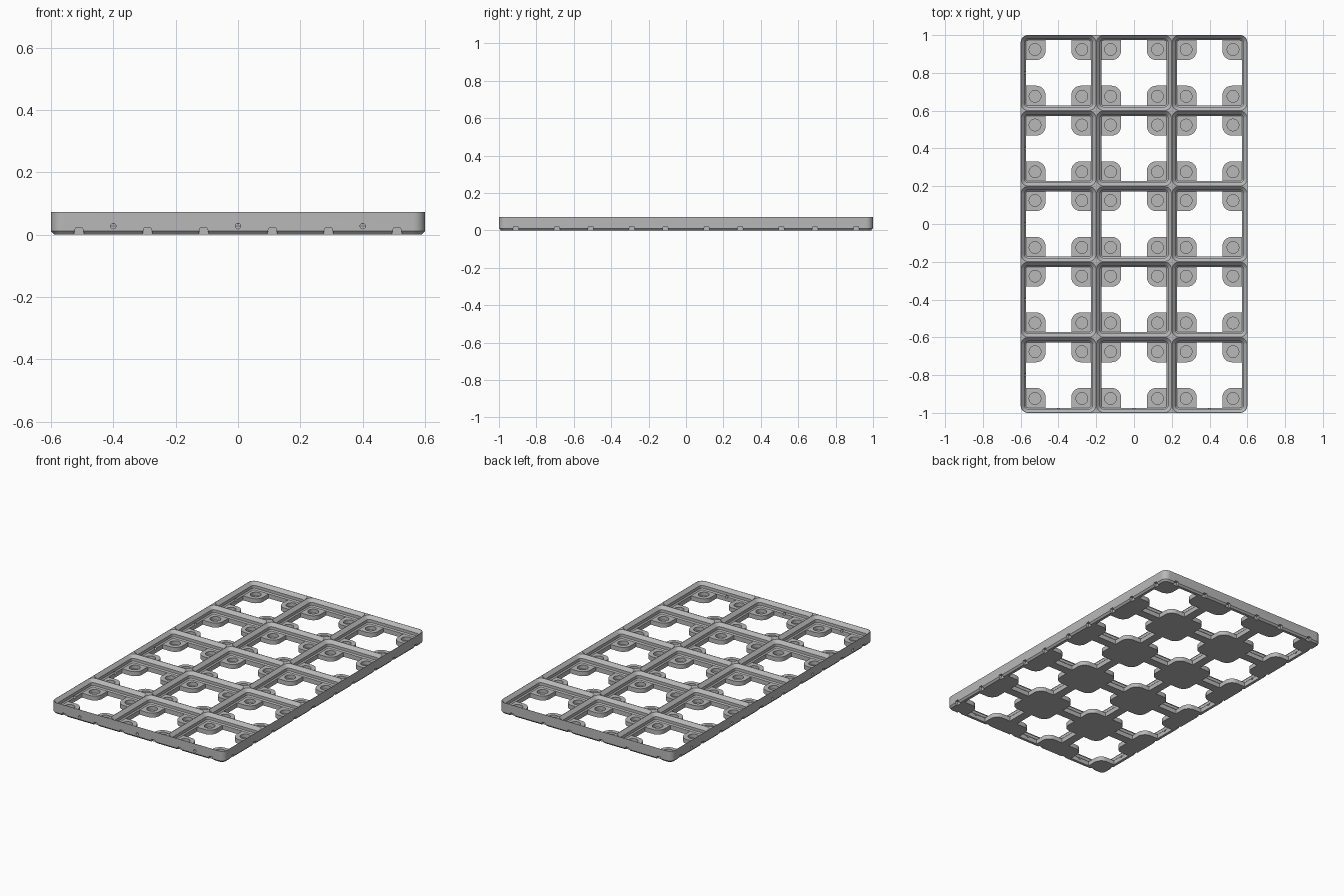
import bpy, bmesh, math
from mathutils import Matrix, Vector

if "Cube" in bpy.data.objects:
    bpy.data.objects.remove(bpy.data.objects["Cube"], do_unlink=True)

NX, NY, CELL = 3, 5, 0.4
HX, HY, TOP, FLOOR = 0.6, 1.0, 0.072, 0.028
MAGNET, PAD, OPEN = 0.124, 0.068, 0.1728
CENTRES = [((i - (NX - 1) / 2) * CELL, (j - (NY - 1) / 2) * CELL)
           for i in range(NX) for j in range(NY)]

grey = bpy.data.materials.new("plain grey")
grey.use_nodes = True
grey.diffuse_color = (0.48, 0.48, 0.48, 1)
grey.node_tree.nodes["Principled BSDF"].inputs["Base Color"].default_value = grey.diffuse_color


def arc(cx, cy, r, start, end, n=8):
    return [(cx + r * math.cos(math.radians(start + (end - start) * k / n)),
             cy + r * math.sin(math.radians(start + (end - start) * k / n)))
            for k in range(n + 1)]


def rounded_rect(hx, hy, r):
    pts = []
    for sx, sy, a in ((1, 1, 0), (-1, 1, 90), (-1, -1, 180), (1, -1, 270)):
        pts += arc(sx * (hx - r), sy * (hy - r), r, a, a + 90)
    return pts


def loft(bm, layers, matrix=Matrix()):
    """Closed solid through outlines of equal length, each given with its height."""
    rings = [[bm.verts.new(matrix @ Vector((x, y, z))) for x, y in pts] for pts, z in layers]
    for a, b in zip(rings, rings[1:]):
        for k in range(len(a)):
            m = (k + 1) % len(a)
            bm.faces.new((a[k], a[m], b[m], b[k]))
    bm.faces.new(rings[0][::-1])
    bm.faces.new(rings[-1])


def make(name, bm):
    bmesh.ops.recalc_face_normals(bm, faces=bm.faces)
    mesh = bpy.data.meshes.new(name)
    bm.to_mesh(mesh)
    bm.free()
    mesh.materials.append(grey)
    ob = bpy.data.objects.new(name, mesh)
    bpy.context.collection.objects.link(ob)
    return ob


def carve(target, name, bm):
    cutter = make(name, bm)
    cutter.hide_render = True
    mod = target.modifiers.new(name, 'BOOLEAN')
    mod.operation, mod.solver, mod.object = 'DIFFERENCE', 'EXACT', cutter
    bpy.context.view_layer.objects.active = target
    bpy.ops.object.modifier_apply(modifier=name)
    bpy.data.objects.remove(cutter, do_unlink=True)


# Solid slab with rounded corners and a chamfered lower edge
bm = bmesh.new()
loft(bm, [(rounded_rect(HX - 0.01, HY - 0.01, 0.028), 0),
          (rounded_rect(HX, HY, 0.038), 0.011),
          (rounded_rect(HX, HY, 0.038), TOP)])
plate = make("grid_baseplate", bm)

# Stepped sockets: lower bevel, upright band, upper bevel
bm = bmesh.new()
steps = [(OPEN, FLOOR), (0.1795, 0.0347), (0.1795, 0.0525), (0.1985, TOP), (0.1985, TOP + 0.02)]
for cx, cy in CENTRES:
    loft(bm, [(rounded_rect(h, h, h - 0.161), z) for h, z in steps],
         Matrix.Translation((cx, cy, 0)))
carve(plate, "socket_cutter", bm)

# Cross-shaped floor openings that leave a pad in each corner
bm = bmesh.new()
r = 0.05
quarter = [(OPEN, PAD)] + arc(PAD + r, PAD + r, r, 270, 180) + [(PAD, OPEN)]
cross = []
for turn in range(4):
    rot = Matrix.Rotation(turn * math.pi / 2, 2)
    cross += [tuple(rot @ Vector(p)) for p in quarter]
for cx, cy in CENTRES:
    loft(bm, [(cross, -0.02), (cross, FLOOR + 0.003)], Matrix.Translation((cx, cy, 0)))
carve(plate, "floor_cutter", bm)

# Round magnet pockets in the pads
bm = bmesh.new()
circle = arc(0, 0, 0.031, 0, 360, 32)[:-1]
for cx, cy in CENTRES:
    for sx in (-1, 1):
        for sy in (-1, 1):
            loft(bm, [(circle, 0.005), (circle, FLOOR + 0.005)],
                 Matrix.Translation((cx + sx * MAGNET, cy + sy * MAGNET, 0)))
carve(plate, "magnet_cutter", bm)

# Outer walls: direction the wall faces, its distance, cell count, has round holes
WALLS = [(0, HY, NX, True), (90, HX, NY, False), (180, HY, NX, False), (270, HX, NY, True)]
notches, holes = bmesh.new(), bmesh.new()
trapezoid = [(-0.02, -0.01), (0.02, -0.01), (0.011, 0.021), (-0.011, 0.021)]
bore = arc(0, 0, 0.0085, 0, 360, 16)[:-1]
upright = Matrix.Rotation(math.pi / 2, 4, 'X')
for angle, dist, count, drilled in WALLS:
    spin = Matrix.Rotation(math.radians(angle), 4, 'Z')
    for k in range(count):
        mid = (k - (count - 1) / 2) * CELL
        for side in (-0.11, 0.11):
            place = spin @ Matrix.Translation((mid + side, -dist, 0)) @ upright
            loft(notches, [(trapezoid, -0.018), (trapezoid, 0.03)], place)
        if drilled:
            place = spin @ Matrix.Translation((mid, -dist, 0.027)) @ upright
            loft(holes, [(bore, -0.05), (bore, 0.03)], place)
carve(plate, "notch_cutter", notches)
carve(plate, "hole_cutter", holes)

# Smooth the rounded corners, keep the edges crisp
bpy.ops.object.select_all(action='DESELECT')
plate.select_set(True)
bpy.context.view_layer.objects.active = plate
bpy.ops.object.shade_smooth_by_angle(angle=math.radians(25))
